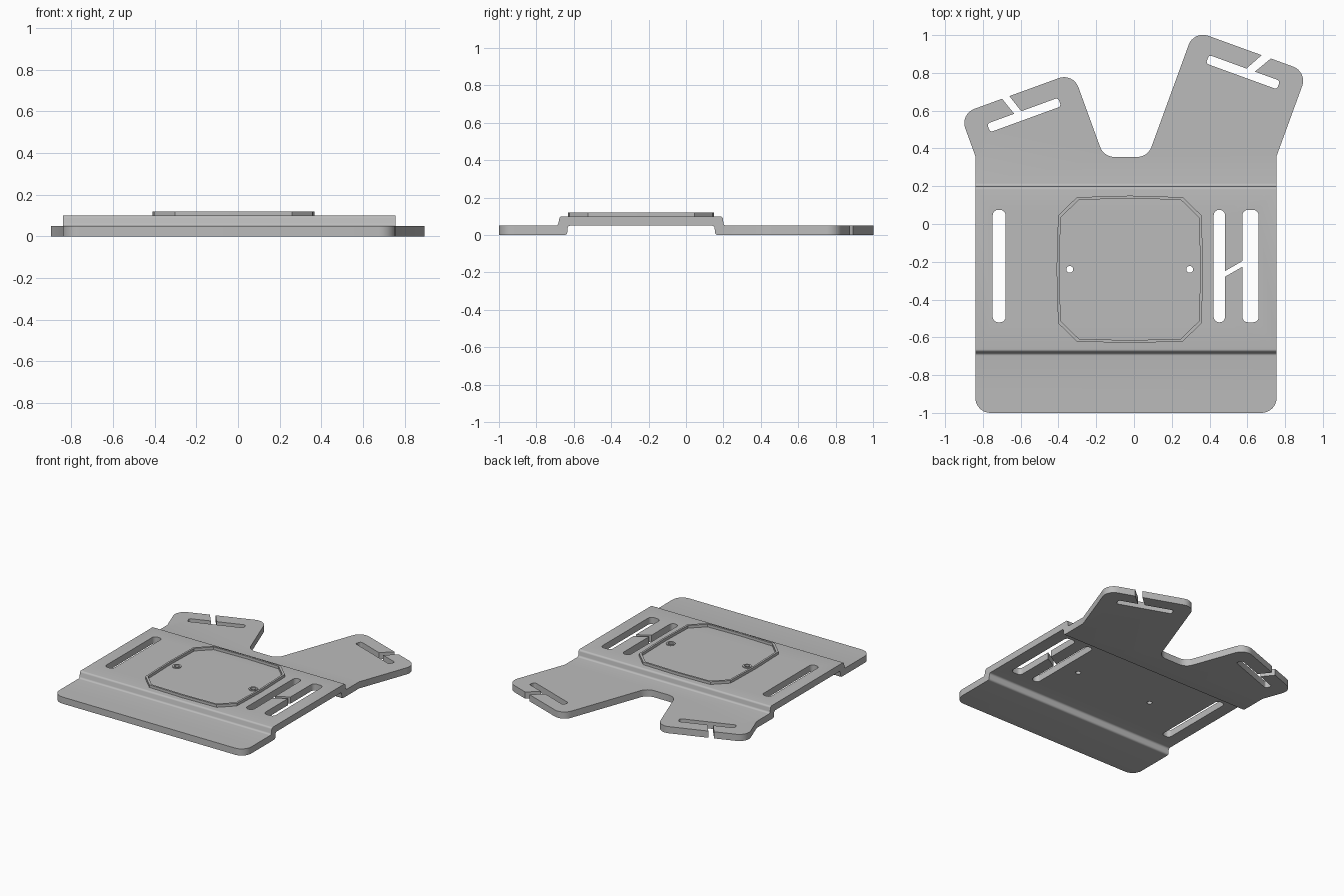
import bpy, bmesh, math
from mathutils import Vector, Matrix

if "Cube" in bpy.data.objects:
    bpy.data.objects.remove(bpy.data.objects["Cube"], do_unlink=True)

grey = bpy.data.materials.new("satin grey")
grey.use_nodes = True
COLOUR = (0.5, 0.5, 0.5, 1)
grey.diffuse_color = COLOUR
grey.node_tree.nodes["Principled BSDF"].inputs["Base Color"].default_value = COLOUR


def rounded(points, steps=8):
    """Round each corner of a closed outline; points are (x, y, radius)."""
    out = []
    for i, (x, y, r) in enumerate(points):
        p = Vector((x, y))
        if r == 0:
            out.append(p)
            continue
        a = (Vector(points[i - 1][:2]) - p).normalized()
        b = (Vector(points[(i + 1) % len(points)][:2]) - p).normalized()
        half = a.angle(b) / 2
        centre = p + (a + b).normalized() * r / math.sin(half)
        start = p + a * r / math.tan(half) - centre
        end = p + b * r / math.tan(half) - centre
        sweep = start.angle_signed(end)
        for k in range(steps + 1):
            out.append(centre + Matrix.Rotation(-sweep * k / steps, 2) @ start)
    return out


def prism(name, outline, low, high, along_x=False):
    """Extrude an outline in z, or a (y, z) section along x."""
    bm = bmesh.new()
    place = (lambda p: (low, p[0], p[1])) if along_x else (lambda p: (p[0], p[1], low))
    face = bm.faces.new([bm.verts.new(place(p)) for p in outline])
    moved = bmesh.ops.extrude_face_region(bm, geom=[face])["geom"]
    shift = Vector((high - low, 0, 0)) if along_x else Vector((0, 0, high - low))
    bmesh.ops.translate(bm, vec=shift, verts=[v for v in moved if isinstance(v, bmesh.types.BMVert)])
    bmesh.ops.recalc_face_normals(bm, faces=bm.faces)
    mesh = bpy.data.meshes.new(name)
    bm.to_mesh(mesh)
    bm.free()
    mesh.materials.append(grey)
    obj = bpy.data.objects.new(name, mesh)
    bpy.context.collection.objects.link(obj)
    return obj


def boolean(target, tool, operation):
    mod = target.modifiers.new(tool.name, "BOOLEAN")
    mod.operation, mod.solver, mod.object = operation, "EXACT", tool
    bpy.ops.object.select_all(action="DESELECT")
    bpy.context.view_layer.objects.active = target
    target.select_set(True)
    bpy.ops.object.modifier_apply(modifier=mod.name)
    bpy.data.objects.remove(tool, do_unlink=True)


def cut(target, outline):
    boolean(target, prism("cutter", outline, -0.1, 0.3), "DIFFERENCE")


def slot(cx, cy, length, width, degrees, radius):
    turn = Matrix.Rotation(math.radians(degrees), 2)
    corners = [(-1, -1), (1, -1), (1, 1), (-1, 1)]
    pts = [turn @ Vector((sx * length / 2, sy * width / 2)) for sx, sy in corners]
    return rounded([(cx + p.x, cy + p.y, radius) for p in pts], 5)


def circle(cx, cy, r, n=24):
    return [(cx + r * math.cos(math.tau * k / n), cy + r * math.sin(math.tau * k / n)) for k in range(n)]


# Plate: a joggled sheet section trimmed to the forked outline
R = 0.015
section = rounded([
    (-1.1, 0, 0), (-0.636, 0, R), (-0.632, 0.05, R), (0.152, 0.05, R), (0.156, 0, R), (1.1, 0, 0),
    (1.1, 0.05, 0), (0.202, 0.05, R), (0.196, 0.1, R), (-0.675, 0.1, R), (-0.685, 0.05, R), (-1.1, 0.05, 0)], 5)
plate = prism("mounting_plate", section, -1.0, 1.0, along_x=True)
outline = rounded([
    (-0.84, -1, 0.08), (0.755, -1, 0.08), (0.755, 0.36, 0),
    (0.918, 0.806, 0.08), (0.317, 1.024, 0.08), (0.073, 0.355, 0.08),
    (-0.16, 0.355, 0.08), (-0.322, 0.8, 0.08), (-0.921, 0.582, 0.08), (-0.84, 0.36, 0)])
boolean(plate, prism("trim", outline, -0.2, 0.4), "INTERSECT")

# Strap slots along the sides and in the two arms
for x, width in ((-0.714, 0.068), (0.452, 0.06), (0.617, 0.085)):
    cut(plate, slot(x, -0.223, 0.595, width, 90, 0.028))
cut(plate, slot(-0.582, 0.577, 0.4, 0.048, 20, 0.015))
cut(plate, slot(0.577, 0.804, 0.4, 0.048, -20, 0.015))

# Slanted threading gaps
cut(plate, [(0.47, -0.286), (0.59, -0.217), (0.59, -0.187), (0.47, -0.256)])
cut(plate, [(-0.72, 0.69), (-0.67, 0.69), (-0.585, 0.582), (-0.625, 0.572)])
cut(plate, [(0.70, 0.915), (0.765, 0.91), (0.63, 0.798), (0.575, 0.805)])

# Raised octagonal rim with slightly bowed sides
CX, CY = -0.022, -0.24
quarter = [(0.388, 0), (0.38, 0.285), (0.28, 0.382), (0, 0.39)]
half = quarter + [(-x, y) for x, y in quarter[-2:0:-1]]
ring = half + [(-x, -y) for x, y in half]
rim = prism("panel_rim", [(CX + x, CY + y) for x, y in ring], 0.098, 0.12)
cut(rim, [(CX + x * 0.963, CY + y * 0.963) for x, y in ring])

# Screw holes with small collars
collars = []
for side, x in (("right", -0.34), ("left", 0.295)):
    collar = prism(side + "_screw_collar", circle(x, -0.24, 0.031), 0.098, 0.106)
    for part in (plate, collar):
        cut(part, circle(x, -0.24, 0.018))
    collars.append(collar)

# Smooth the rounded corners and keep the edges crisp
bpy.ops.object.select_all(action="DESELECT")
for obj in [plate, rim] + collars:
    obj.select_set(True)
bpy.context.view_layer.objects.active = plate
bpy.ops.object.shade_smooth_by_angle(angle=math.radians(25))
